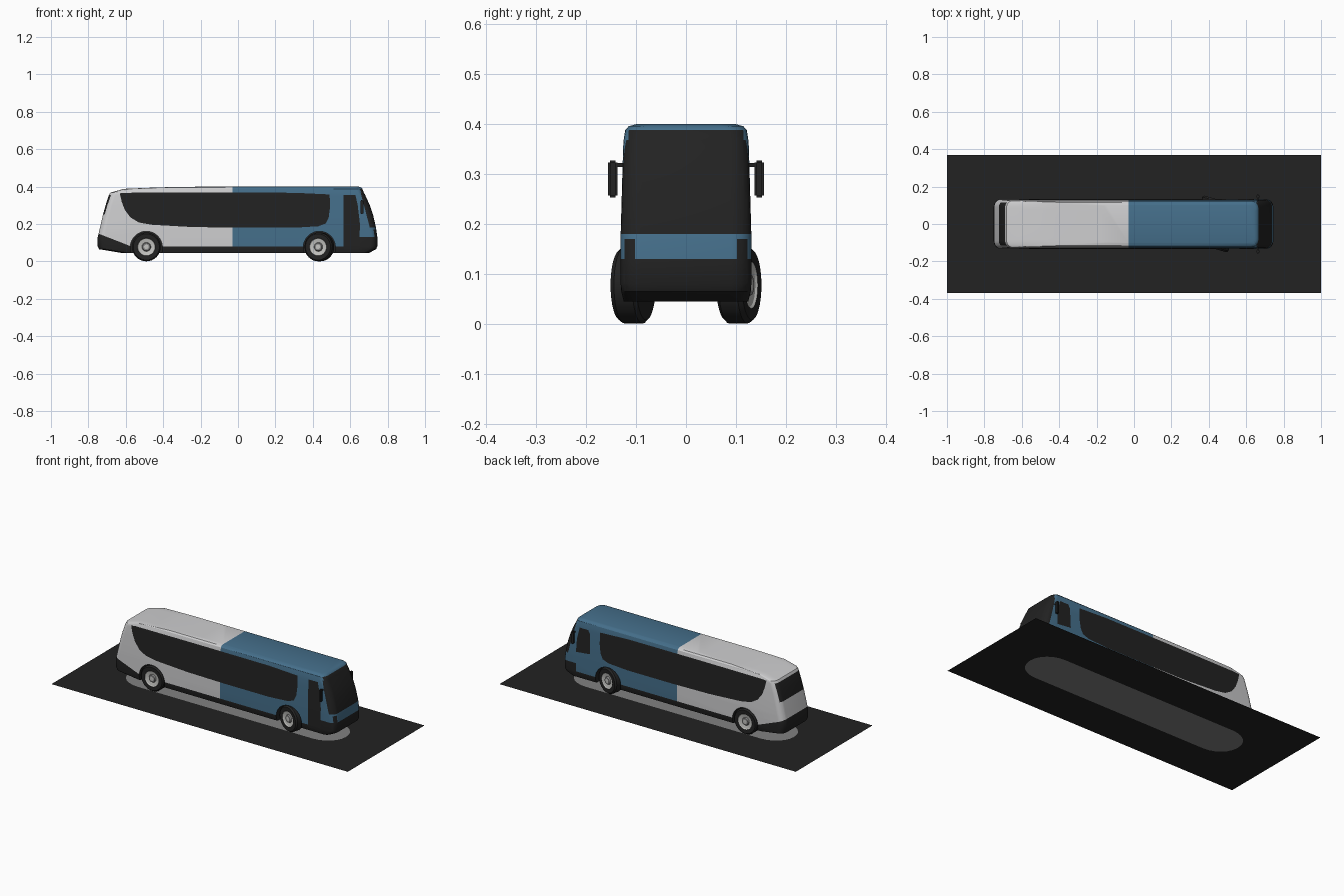
import bpy, bmesh, math
from mathutils import Vector, Matrix

if "Cube" in bpy.data.objects:
    bpy.data.objects.remove(bpy.data.objects["Cube"])


def material(name, r, g, b):
    m = bpy.data.materials.new(name)
    m.diffuse_color = (r, g, b, 1)
    m.use_nodes = True
    m.node_tree.nodes["Principled BSDF"].inputs["Base Color"].default_value = (r, g, b, 1)
    return m


WHITE = material("pearl_white", 0.62, 0.62, 0.63)
BLUE = material("steel_blue", 0.06, 0.16, 0.26)
BLACK = material("black_trim", 0.016, 0.016, 0.016)
GREY = material("pavement_grey", 0.22, 0.22, 0.22)
RIM = material("rim_silver", 0.55, 0.55, 0.53)
HUB = material("hub_grey", 0.25, 0.25, 0.25)


def finish(bm, name, mats, smooth=True):
    mesh = bpy.data.meshes.new(name)
    bm.to_mesh(mesh)
    bm.free()
    for m in mats:
        mesh.materials.append(m)
    ob = bpy.data.objects.new(name, mesh)
    bpy.context.collection.objects.link(ob)
    if smooth:
        bpy.ops.object.select_all(action='DESELECT')
        ob.select_set(True)
        bpy.context.view_layer.objects.active = ob
        bpy.ops.object.shade_smooth_by_angle(angle=math.radians(32))
    return ob


def cut(bm, co, no):
    geom = bm.verts[:] + bm.edges[:] + bm.faces[:]
    bmesh.ops.bisect_plane(bm, geom=geom, dist=1e-5, plane_co=co, plane_no=no)


def rounded(x0, x1, w, rx, ry, n=6):
    """Plan outline: a rectangle with elliptical corners."""
    pts = []
    for cx, cy, start in ((x1 - rx, w - ry, 0), (x0 + rx, w - ry, 1),
                          (x0 + rx, ry - w, 2), (x1 - rx, ry - w, 3)):
        for i in range(n + 1):
            a = (start + i / n) * math.pi / 2
            pts.append((cx + rx * math.cos(a), cy + ry * math.sin(a)))
    return pts


# Body levels: height, rear end, front end, half width
LEVELS = [(0.045, -0.62, 0.70, 0.125), (0.065, -0.742, 0.738, 0.130),
          (0.08, -0.75, 0.745, 0.131), (0.13, -0.75, 0.745, 0.131),
          (0.18, -0.738, 0.738, 0.131), (0.25, -0.722, 0.722, 0.129),
          (0.30, -0.708, 0.705, 0.1276), (0.355, -0.69, 0.68, 0.126),
          (0.368, -0.682, 0.673, 0.125), (0.388, -0.61, 0.665, 0.122),
          (0.396, -0.42, 0.657, 0.115), (0.40, -0.18, 0.645, 0.10)]


def half_width(z):
    for a, b in zip(LEVELS, LEVELS[1:]):
        if z <= b[0]:
            return a[3] + (b[3] - a[3]) * (z - a[0]) / (b[0] - a[0])
    return LEVELS[-1][3]


# Body shell: stacked outlines joined into a closed skin
bm = bmesh.new()
rings = []
for z, x0, x1, w in LEVELS:
    rings.append([bm.verts.new((x, y, z)) for x, y in rounded(x0, x1, w, 0.035, 0.04)])
for low, high in zip(rings, rings[1:]):
    n = len(low)
    for i in range(n):
        j = (i + 1) % n
        bm.faces.new((low[i], low[j], high[j], high[i]))
bm.faces.new(rings[-1])
bm.faces.new(rings[0][::-1])

# Cut lines where the paint changes
cut(bm, (-0.03, 0, 0), (1, 0, 0))
cut(bm, (0.65, 0, 0), (1, 0, 0))
cut(bm, (-0.75, 0, 0.15), (0.39, 0, 1))
cut(bm, (0.655, 0, 0.37), (0.19, 0, 0.05))
cut(bm, (0, 0, 0.17), (0, 0, 1))
for y in (0.102, 0.115, 0.123):
    for s in (-1, 1):
        cut(bm, (0, s * y, 0), (0, 1, 0))


def paint(c, n):
    x, y, z = c.x, abs(c.y), c.z
    if z < 0.08 or (x > 0.65 and z < 0.13) or z < 0.15 - 0.39 * (x + 0.75):
        return 2
    if 0.18 < z < 0.368 and 0.19 * (x - 0.655) + 0.05 * (z - 0.37) > 0:
        return 2                                    # windscreen
    if x > 0.65 and 0.368 < z < 0.388 and y < 0.115 and n.x > 0.5:
        return 2                                    # sign above it
    if x > 0.65 and 0.13 < z < 0.17 and 0.102 < y < 0.123:
        return 2                                    # lamps
    if x < -0.6 and 0.25 < z < 0.355 and y < 0.115 and n.x < -0.5:
        return 2                                    # rear window
    return 0 if x < -0.03 else 1


for f in bm.faces:
    f.normal_update()
    f.material_index = paint(f.calc_center_median(), f.normal)
body = finish(bm, "body", [WHITE, BLUE, BLACK], smooth=False)

# Wheel arches cut out of the body
AXLES = {"rear": (-0.49, 0), "front": (0.435, math.radians(-16))}
bm = bmesh.new()
for x, _ in AXLES.values():
    for s in (-1, 1):
        spin = Matrix.Translation((x, s * 0.12, 0.075)) @ Matrix.Rotation(math.pi / 2, 4, 'X')
        bmesh.ops.create_cone(bm, cap_ends=True, segments=32, radius1=0.086,
                              radius2=0.086, depth=0.12, matrix=spin)
cutter = finish(bm, "arch_cutter", [BLACK], smooth=False)
cutter.hide_render = True
mod = body.modifiers.new("arches", 'BOOLEAN')
mod.object = cutter
mod.solver = 'EXACT'
mod.material_mode = 'TRANSFER'
bpy.ops.object.select_all(action='DESELECT')
body.select_set(True)
bpy.context.view_layer.objects.active = body
bpy.ops.object.modifier_apply(modifier=mod.name)
bpy.data.objects.remove(cutter)
bpy.ops.object.shade_smooth_by_angle(angle=math.radians(32))


# Glass plates that follow the lean of the side walls
def side_plate(name, outline, side):
    bm = bmesh.new()
    bm.faces.new([bm.verts.new((x, 0, z)) for x, z in outline])
    for level in LEVELS:
        cut(bm, (0, 0, level[0]), (0, 0, 1))
    for v in bm.verts:
        v.co.y = side * (half_width(v.co.z) + 0.002)
    for f in bm.faces:
        f.normal_update()
        if f.normal.y * side < 0:
            f.normal_flip()
    finish(bm, name, [BLACK], smooth=False)


BAND = [(-0.632, 0.364), (-0.622, 0.32), (-0.605, 0.275), (-0.575, 0.235), (-0.53, 0.208),
        (-0.46, 0.196), (-0.25, 0.184), (0.0, 0.18), (0.3, 0.18), (0.43, 0.188),
        (0.47, 0.203), (0.485, 0.235), (0.492, 0.29), (0.49, 0.358), (0.3, 0.367),
        (-0.2, 0.368), (-0.6, 0.367)]
for side, label in ((-1, "right"), (1, "left")):
    side_plate("window_band_" + label, BAND, side)
side_plate("door", [(0.565, 0.065), (0.648, 0.065), (0.652, 0.2), (0.64, 0.3),
                    (0.628, 0.355), (0.565, 0.355)], -1)
side_plate("driver_window", [(0.555, 0.21), (0.65, 0.2), (0.645, 0.28),
                             (0.628, 0.352), (0.57, 0.352), (0.558, 0.33)], 1)

# Wheels: a lathed profile of (radius, outward offset, colour of the next band)
PROFILE = [(0.0, -0.027, 0), (0.07, -0.027, 0), (0.077, -0.02, 0), (0.077, 0.018, 0),
           (0.07, 0.027, 0), (0.047, 0.026, 1), (0.043, 0.022, 1), (0.024, 0.018, 2),
           (0.02, 0.026, 2), (0.012, 0.027, 1), (0.0, 0.027, 1)]
for axle, (x, steer) in AXLES.items():
    for s, label in ((-1, "right"), (1, "left")):
        bm = bmesh.new()
        steps = 32
        loops = [[bm.verts.new((r * math.cos(a), s * o, r * math.sin(a)))
                  for a in (k * math.tau / steps for k in range(steps))] for r, o, _ in PROFILE]
        for (_, _, colour), p, q in zip(PROFILE, loops, loops[1:]):
            for k in range(steps):
                m = (k + 1) % steps
                bm.faces.new((p[k], p[m], q[m], q[k])).material_index = colour
        bmesh.ops.remove_doubles(bm, verts=bm.verts, dist=1e-5)
        bmesh.ops.recalc_face_normals(bm, faces=bm.faces)
        wheel = finish(bm, f"{axle}_{label}_wheel", [BLACK, RIM, HUB])
        wheel.location = (x, s * 0.106, 0.0775)
        wheel.rotation_euler.z = steer


# Mirrors with their arms
def box(bm, centre, size):
    m = Matrix.Translation(centre) @ Matrix.Diagonal(Vector(size).to_4d())
    bmesh.ops.create_cube(bm, size=1, matrix=m)


for s, label in ((-1, "right"), (1, "left")):
    bm = bmesh.new()
    box(bm, (0.662, s * 0.147, 0.29), (0.016, 0.019, 0.074))
    bmesh.ops.bevel(bm, geom=bm.edges[:], offset=0.004, segments=2, affect='EDGES')
    box(bm, (0.662, s * 0.132, 0.318), (0.008, 0.026, 0.008))
    finish(bm, "mirror_" + label, [BLACK])

# Base plate with a grey patch set into it
bm = bmesh.new()
patch = [bm.verts.new((x, y, 0)) for x, y in rounded(-0.73, 0.73, 0.125, 0.14, 0.12)]
border = [bm.verts.new((x, y, 0)) for x, y in ((-1, -0.37), (1, -0.37), (1, 0.37), (-1, 0.37))]
edges = [bm.edges.new((loop[i - 1], loop[i])) for loop in (patch, border) for i in range(len(loop))]
bmesh.ops.triangle_fill(bm, edges=edges, use_beauty=True, normal=(0, 0, 1))
inner = set(patch)
for f in [f for f in bm.faces if all(v in inner for v in f.verts)]:
    bm.faces.remove(f)
bm.faces.new(patch).material_index = 1
for f in bm.faces:
    f.normal_update()
    if f.normal.z < 0:
        f.normal_flip()
finish(bm, "base_plate", [BLACK, GREY], smooth=False)
